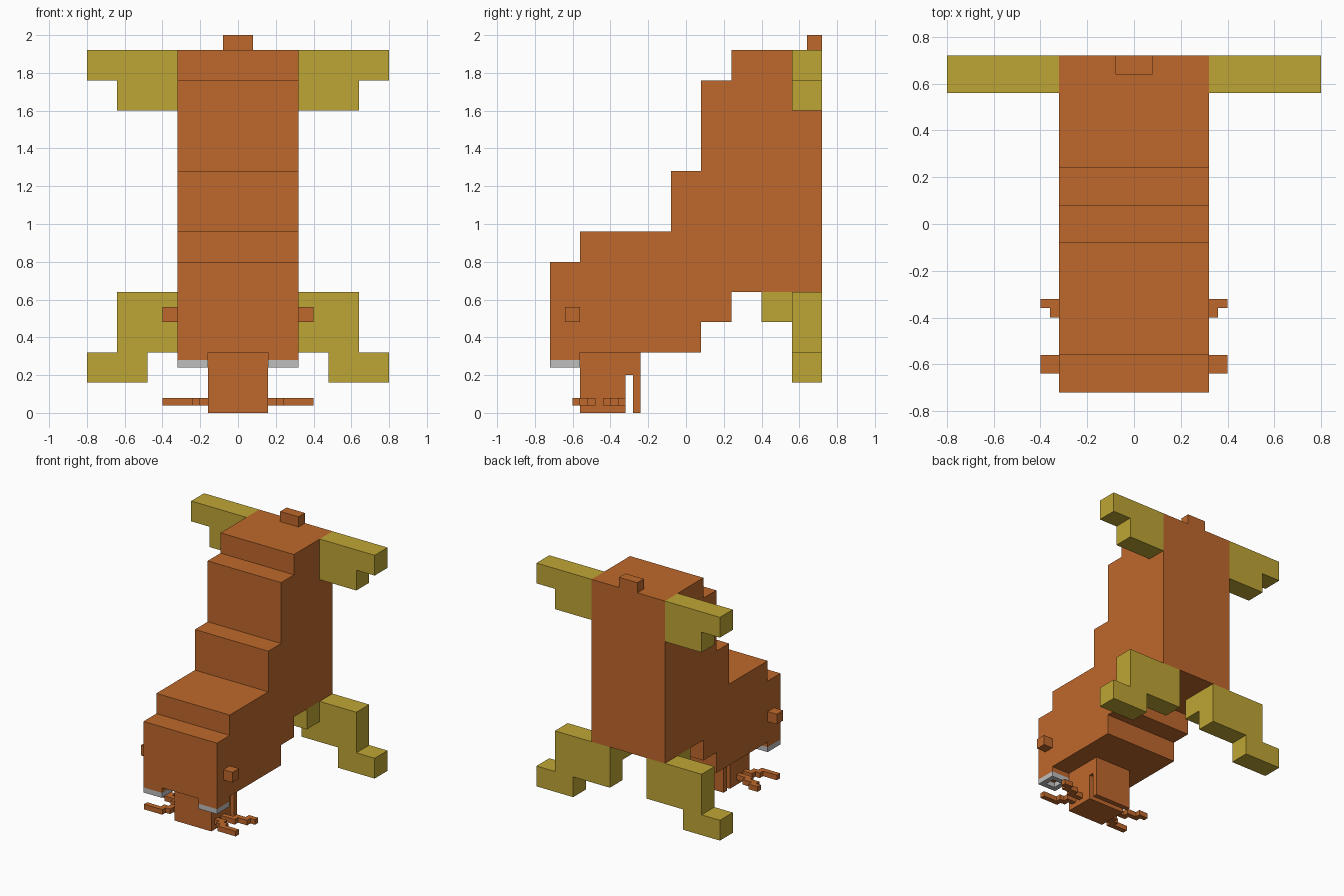
import bpy
import bmesh
from mathutils import Vector

cube = bpy.data.objects.get("Cube")
if cube:
    bpy.data.objects.remove(cube, do_unlink=True)


def material(name, rgb):
    m = bpy.data.materials.new(name)
    m.use_nodes = True
    m.diffuse_color = (*rgb, 1)
    m.node_tree.nodes["Principled BSDF"].inputs["Base Color"].default_value = (*rgb, 1)
    return m


ORANGE = material("burnt_orange", (0.52, 0.14, 0.025))
YELLOW = material("mustard_yellow", (0.52, 0.38, 0.035))
GREY = material("light_grey", (0.52, 0.52, 0.52))


def prism(name, outline, axis, lo, hi, mat, hole=None):
    """Extrude a flat outline along x (outline in y, z), y (x, z) or z (x, y)."""
    bm = bmesh.new()

    def ring(points):
        verts = []
        for p in points:
            co = list(p)
            co.insert(axis, lo)
            verts.append(bm.verts.new(co))
        return [bm.edges.new((verts[i - 1], verts[i])) for i in range(len(verts))]

    if hole:
        edges = ring(outline) + ring(hole)
        faces = bmesh.ops.triangle_fill(bm, edges=edges, use_beauty=True)["geom"]
        faces = [f for f in faces if isinstance(f, bmesh.types.BMFace)]
    else:
        ring(outline)
        faces = [bm.faces.new(bm.verts)]
    out = bmesh.ops.extrude_face_region(bm, geom=faces, use_keep_orig=True)
    offset = Vector((0, 0, 0))
    offset[axis] = hi - lo
    bmesh.ops.translate(bm, vec=offset, verts=[v for v in out["geom"] if isinstance(v, bmesh.types.BMVert)])
    bmesh.ops.recalc_face_normals(bm, faces=bm.faces)
    mesh = bpy.data.meshes.new(name)
    bm.to_mesh(mesh)
    bm.free()
    mesh.materials.append(mat)
    obj = bpy.data.objects.new(name, mesh)
    bpy.context.collection.objects.link(obj)
    return obj


def rect(a0, a1, b0, b1):
    return [(a0, b0), (a1, b0), (a1, b1), (a0, b1)]


def mirrored(obj):
    mod = obj.modifiers.new("mirror", "MIRROR")
    mod.use_axis[0] = True
    mod.use_mirror_merge = False
    return obj


# Stepped body and head
prism("body", [(-.72, .32), (.08, .32), (.08, .48), (.24, .48), (.24, .64), (.72, .64),
               (.72, 1.92), (.24, 1.92), (.24, 1.76), (.08, 1.76), (.08, 1.28),
               (-.08, 1.28), (-.08, .96), (-.56, .96), (-.56, .8), (-.72, .8)],
      0, -.32, .32, ORANGE)
prism("tail", rect(-.08, .08, .64, .72), 2, 1.92, 2, ORANGE)

# Lower jaw with a slot across the back
prism("jaw", [(-.56, 0), (-.32, 0), (-.32, .2), (-.28, .2), (-.28, 0), (-.24, 0),
              (-.24, .32), (-.56, .32)], 0, -.16, .16, ORANGE)

# Lips, hollow teeth and eyes
mirrored(prism("lip", rect(.16, .32, -.72, -.56), 2, .28, .32, ORANGE))
mirrored(prism("teeth", rect(.16, .32, -.72, -.56), 2, .24, .28, GREY,
               hole=rect(.2, .28, -.68, -.6)))
mirrored(prism("eye", rect(.32, .4, -.64, -.56), 2, .48, .56, ORANGE))

# Thin zigzag whiskers beside the jaw
mirrored(prism("front_whisker", [(.16, -.52), (.2, -.52), (.2, -.56), (.24, -.56), (.24, -.6),
                                 (.4, -.6), (.4, -.56), (.28, -.56), (.28, -.52),
                                 (.24, -.52), (.24, -.48), (.16, -.48)], 2, .04, .08, ORANGE))
mirrored(prism("rear_whisker", [(.16, -.44), (.28, -.44), (.28, -.4), (.36, -.4), (.36, -.36),
                                (.4, -.36), (.4, -.32), (.32, -.32), (.32, -.36),
                                (.24, -.36), (.24, -.4), (.16, -.4)], 2, .04, .08, ORANGE))

# Upper and lower limbs
mirrored(prism("upper_limb", [(.32, 1.6), (.64, 1.6), (.64, 1.76), (.8, 1.76),
                              (.8, 1.92), (.32, 1.92)], 1, .56, .72, YELLOW))
mirrored(prism("lower_limb", [(.16, .32), (.48, .32), (.48, .16), (.8, .16), (.8, .32),
                              (.64, .32), (.64, .64), (.16, .64)], 1, .56, .72, YELLOW))
mirrored(prism("lower_limb_joint", rect(.16, .32, .48, .64), 1, .4, .56, YELLOW))
